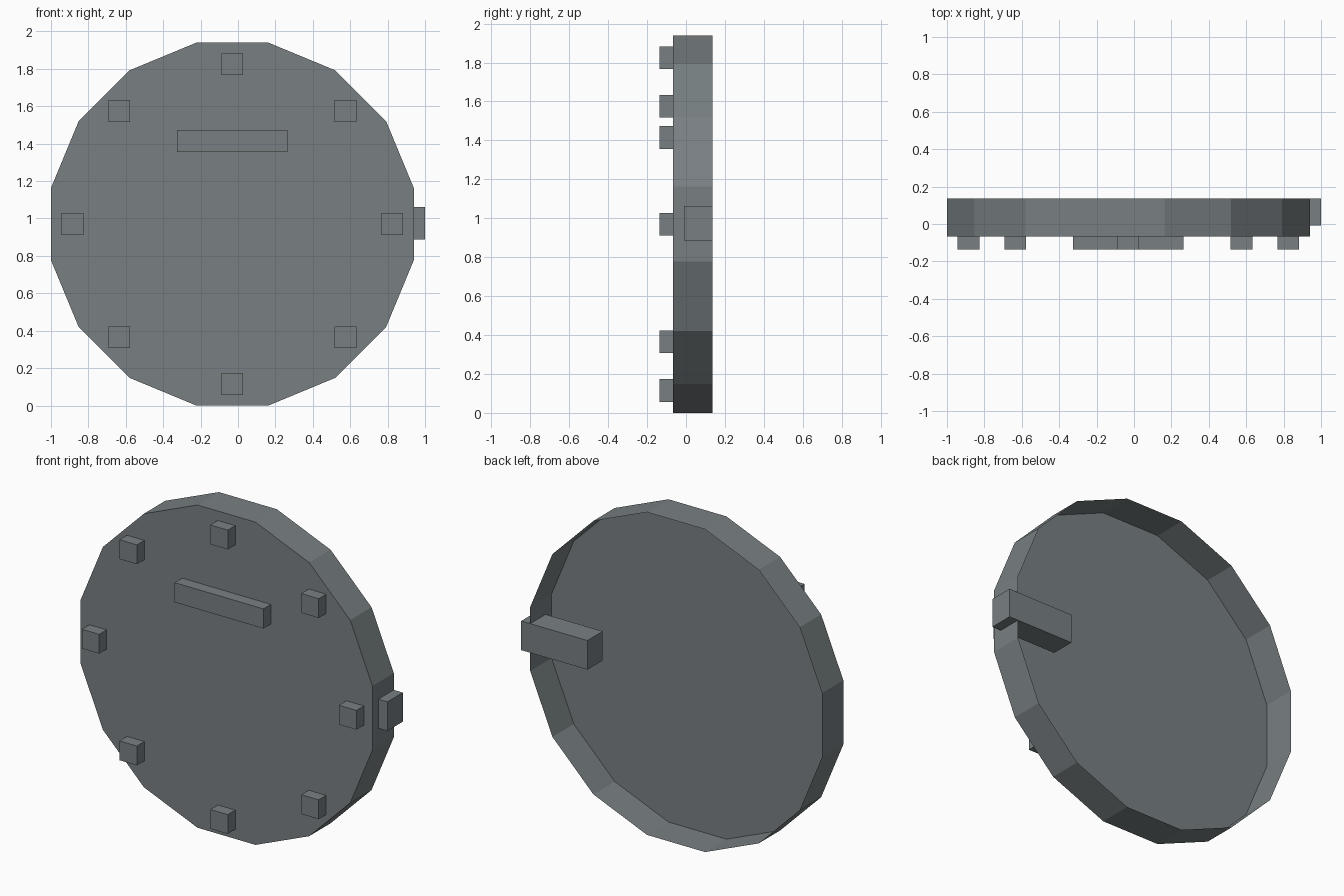
import bpy, bmesh, math
from mathutils import Matrix

if "Cube" in bpy.data.objects:
    bpy.data.objects.remove(bpy.data.objects["Cube"], do_unlink=True)

grey = bpy.data.materials.new("slate_grey")
grey.use_nodes = True
colour = (0.19, 0.215, 0.225, 1)
grey.diffuse_color = colour
grey.node_tree.nodes["Principled BSDF"].inputs["Base Color"].default_value = colour

CX, CZ = -0.03, 0.97         # disc centre
FRONT, BACK = -0.066, 0.137  # disc faces
STUD_FRONT = -0.137


def finish(bm, name):
    mesh = bpy.data.meshes.new(name)
    bm.to_mesh(mesh)
    bm.free()
    mesh.materials.append(grey)
    obj = bpy.data.objects.new(name, mesh)
    bpy.context.collection.objects.link(obj)
    return obj


def box(name, x0, x1, y0, y1, z0, z1, open_back=False):
    bm = bmesh.new()
    bmesh.ops.create_cube(bm, size=1)
    if open_back:
        hidden = [f for f in bm.faces if f.normal.y > 0.9]
        bmesh.ops.delete(bm, geom=hidden, context='FACES')
    bmesh.ops.scale(bm, vec=(x1 - x0, y1 - y0, z1 - z0), verts=bm.verts)
    bmesh.ops.translate(bm, vec=((x0 + x1) / 2, (y0 + y1) / 2, (z0 + z1) / 2), verts=bm.verts)
    return finish(bm, name)


# Sixteen-sided lid: front cap with a thin rim, open at the back
sides = 16
radius = CZ / math.cos(math.pi / sides)
bm = bmesh.new()
rings = []
for y in (FRONT, BACK):
    ring = []
    for i in range(sides):
        a = (i + 0.5) * math.tau / sides
        ring.append(bm.verts.new((CX + radius * math.cos(a), y, CZ + radius * math.sin(a))))
    rings.append(ring)
front, back = rings
bm.faces.new(front)
for i in range(sides):
    j = (i + 1) % sides
    bm.faces.new((front[j], front[i], back[i], back[j]))
bm.normal_update()
finish(bm, "lid")

# Ring of eight square studs
half = 0.058
for i in range(8):
    a = i * math.tau / 8
    x, z = CX + 0.855 * math.cos(a), CZ + 0.855 * math.sin(a)
    box(f"stud_{i + 1}", x - half, x + half, STUD_FRONT, FRONT, z - half, z + half, True)

# Raised bar on the front
box("front_bar", CX - 0.295, CX + 0.295, STUD_FRONT, FRONT, 1.355, 1.473, True)

# Hinge block reaching through the rim
box("hinge_block", 0.56, 1.0, -0.009, BACK, 0.887, 1.062)
